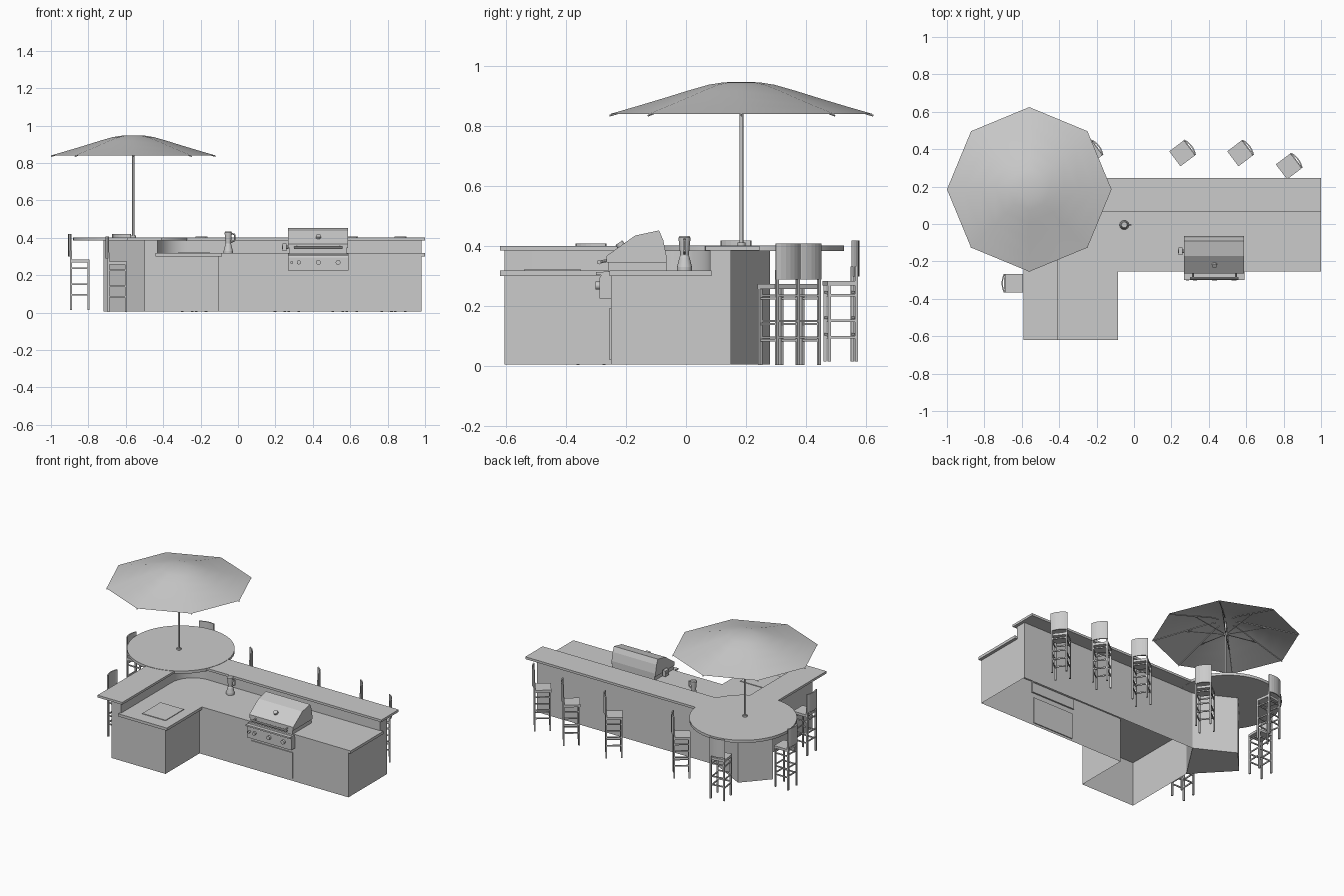
import bpy, bmesh, math
from mathutils import Matrix, Vector

cube = bpy.data.objects.get("Cube")
if cube:
    bpy.data.objects.remove(cube, do_unlink=True)

GREY = (0.6, 0.6, 0.6, 1)
mat = bpy.data.materials.new("plain_grey")
mat.use_nodes = True
mat.diffuse_color = GREY
mat.node_tree.nodes["Principled BSDF"].inputs["Base Color"].default_value = GREY


def finish(name, bm, smooth=False):
    bmesh.ops.recalc_face_normals(bm, faces=bm.faces)
    me = bpy.data.meshes.new(name)
    bm.to_mesh(me)
    bm.free()
    me.materials.append(mat)
    ob = bpy.data.objects.new(name, me)
    bpy.context.collection.objects.link(ob)
    if smooth:
        bpy.ops.object.select_all(action='DESELECT')
        ob.select_set(True)
        bpy.context.view_layer.objects.active = ob
        bpy.ops.object.shade_smooth_by_angle(angle=math.radians(35))
    return ob


def add_prism(bm, pts, lo, hi, axis='z', caps=True):
    """Extrude an outline along z (points are x, y) or x (points are y, z)."""
    def place(p, h):
        return (p[0], p[1], h) if axis == 'z' else (h, p[0], p[1])
    a = [bm.verts.new(place(p, lo)) for p in pts]
    b = [bm.verts.new(place(p, hi)) for p in pts]
    for i in range(len(pts)):
        j = (i + 1) % len(pts)
        bm.faces.new((a[i], a[j], b[j], b[i]))
    if caps:
        bm.faces.new(a[::-1])
        bm.faces.new(b)


def add_box(bm, x0, x1, y0, y1, z0, z1):
    add_prism(bm, [(x0, y0), (x1, y0), (x1, y1), (x0, y1)], z0, z1)


def add_rod(bm, p, q, r, n=8, r2=None):
    p, q = Vector(p), Vector(q)
    m = Matrix.Translation((p + q) / 2) @ (q - p).to_track_quat('Z', 'Y').to_matrix().to_4x4()
    bmesh.ops.create_cone(bm, cap_ends=True, segments=n, radius1=r,
                          radius2=r if r2 is None else r2, depth=(q - p).length, matrix=m)


def prism(name, pts, lo, hi, axis='z', caps=True, smooth=False):
    bm = bmesh.new()
    add_prism(bm, pts, lo, hi, axis, caps)
    return finish(name, bm, smooth)


def box(name, *dims):
    bm = bmesh.new()
    add_box(bm, *dims)
    return finish(name, bm)


def arc(cx, cy, r, a0, a1, n):
    return [(cx + r * math.cos(math.radians(a0 + (a1 - a0) * i / n)),
             cy + r * math.sin(math.radians(a0 + (a1 - a0) * i / n))) for i in range(n + 1)]


# Cabinets: open-bottomed L-shaped shell
prism("cabinet_walls", [(-.5, -.605), (-.105, -.605), (-.105, -.25), (.98, -.25),
                        (.98, .15), (-.5, .15)], .005, .302, caps=False)
prism("work_counter", [(-.44, -.62), (-.085, -.62), (-.085, -.255), (1, -.255),
                       (1, .085), (-.44, .085)], .3, .318)

# Raised bar: wall and top, both with a rounded inner corner
prism("bar_wall", [(-.5, -.605), (-.43, -.605)] + arc(-.275, -.075, .155, 180, 90, 12)
      + [(.98, .08), (.98, .15), (-.5, .15)], .3, .386, smooth=True)
prism("bar_top", [(-.59, -.62), (-.41, -.62)] + arc(-.25, -.095, .16, 180, 90, 12)
      + [(1, .065), (1, .245), (-.59, .245)], .385, .4, smooth=True)

# Round table on a four-sided pedestal
prism("table_pedestal", [(-.33, .15), (-.575, .28), (-.718, .12), (-.5, -.11)], .005, .386)
prism("round_table", arc(-.56, .205, .322, 0, 352.5, 47), .384, .402, smooth=True)

# Counter fittings
box("counter_lid", -.32, -.15, -.54, -.35, .317, .322)
box("cabinet_door", .275, .575, -.256, -.244, .02, .193)

# Grill: hood, body, control panel, handle, knobs, side motor
prism("grill_hood", [(-.265, .345), (-.265, .367), (-.17, .435), (-.09, .452), (-.076, .42),
                     (-.065, .365), (-.065, .345)], .268, .588, 'x')
box("grill_body", .275, .581, -.26, -.065, .29, .345)
prism("grill_panel", [(-.288, .225), (-.288, .295), (-.275, .315), (-.24, .315), (-.24, .225)],
      .266, .59, 'x')
box("grill_tray", .266, .59, -.3, -.25, .303, .313)
bm = bmesh.new()
add_rod(bm, (.3, -.29, .346), (.56, -.29, .346), .007, 10)
for x in (.315, .545):
    add_rod(bm, (x, -.29, .346), (x, -.262, .352), .005)
finish("grill_handle", bm, True)
bm = bmesh.new()
for x, r in ((.287, .008), (.325, .011), (.43, .013), (.535, .013)):
    add_rod(bm, (x, -.287, .268), (x, -.302, .268), r, 14)
finish("grill_knobs", bm, True)
bm = bmesh.new()
add_rod(bm, (.43, -.215, .398), (.43, -.224, .411), .014, 16)
finish("hood_gauge", bm, True)
bm = bmesh.new()
add_box(bm, .238, .26, -.165, -.125, .33, .368)
add_rod(bm, (.235, -.145, .35), (.27, -.145, .35), .009)
finish("side_motor", bm)

# Drinks mixer: lathed jar with a side handle
bm = bmesh.new()
px, py = -.052, -.005
profile = [(.025, .318), (.025, .33), (.017, .362), (.014, .368), (.019, .415), (.02, .428), (.015, .434)]
for (r0, z0), (r1, z1) in zip(profile, profile[1:]):
    add_rod(bm, (px, py, z0), (px, py, z1), r0, 18, r1)
grip = [(px + .014, py, .375), (px + .034, py, .385), (px + .034, py, .418), (px + .017, py, .422)]
for p, q in zip(grip, grip[1:]):
    add_rod(bm, p, q, .004)
finish("drinks_mixer", bm, True)

# Parasol: pole, eight-sided canopy, ribs and stretchers
ux, uy = -.56, .185
bm = bmesh.new()
add_rod(bm, (ux, uy, .4), (ux, uy, .942), .006, 12)
add_rod(bm, (ux, uy, .4), (ux, uy, .412), .014, 12)
add_rod(bm, (ux, uy, .85), (ux, uy, .87), .012, 12)
finish("parasol_pole", bm, True)
curve = [(.06, .946), (.11, .938), (.18, .918), (.26, .893), (.35, .866), (.44, .84)]


def spoke(k, r, z):
    a = math.radians(45 * k)
    return (ux + r * math.cos(a), uy + r * math.sin(a), z)


bm = bmesh.new()
apex = bm.verts.new((ux, uy, .948))
rings = [[bm.verts.new(spoke(k, r, z)) for k in range(8)] for r, z in curve]
for k in range(8):
    j = (k + 1) % 8
    bm.faces.new((apex, rings[0][k], rings[0][j]))
    for a, b in zip(rings, rings[1:]):
        bm.faces.new((a[k], b[k], b[j], a[j]))
finish("parasol_canopy", bm, True)
bm = bmesh.new()
for k in range(8):
    path = [spoke(k, r, z - .005) for r, z in curve]
    for p, q in zip(path, path[1:]):
        add_rod(bm, p, q, .003, 6)
    add_rod(bm, spoke(k, .01, .86), spoke(k, .24, .893), .003, 6)
finish("parasol_ribs", bm)

# Bar stool: faces -y, curved back on the +y side
bm = bmesh.new()
W, F, B, T = .044, -.045, .047, .005
for s in (-1, 1):
    add_box(bm, s * W - T, s * W + T, F - T, F + T, .003, .26)
    add_box(bm, s * W - T, s * W + T, B - T, B + T, .003, .32)
    for z in (.085, .14, .225):
        add_box(bm, s * W - .003, s * W + .003, F, B, z - .004, z + .004)
for y in (F, B):
    for z in (.095, .15, .235):
        add_box(bm, -W, W, y - .003, y + .003, z - .004, z + .004)
add_box(bm, -.05, .05, -.052, .046, .257, .273)
outer = arc(0, -.05, .113, 63, 117, 6)
inner = arc(0, -.05, .106, 117, 63, 6)
add_prism(bm, outer + inner, .288, .408)
stool = finish("bar_stool", bm)

# Stool placings: x, y, lift, turn in degrees
places = [(.26, .38, 0, -53), (.57, .38, 0, -53), (.83, .31, 0, -53), (-.235, .38, 0, -53),
          (-.645, -.317, 0, 90), (-.845, .167, .011, 90), (-.615, .515, .011, 9)]
for i, (x, y, z, turn) in enumerate(places):
    ob = stool if i == 0 else bpy.data.objects.new("bar_stool_%d" % (i + 1), stool.data)
    if i:
        bpy.context.collection.objects.link(ob)
    ob.location = (x, y, z)
    ob.rotation_euler.z = math.radians(turn)
